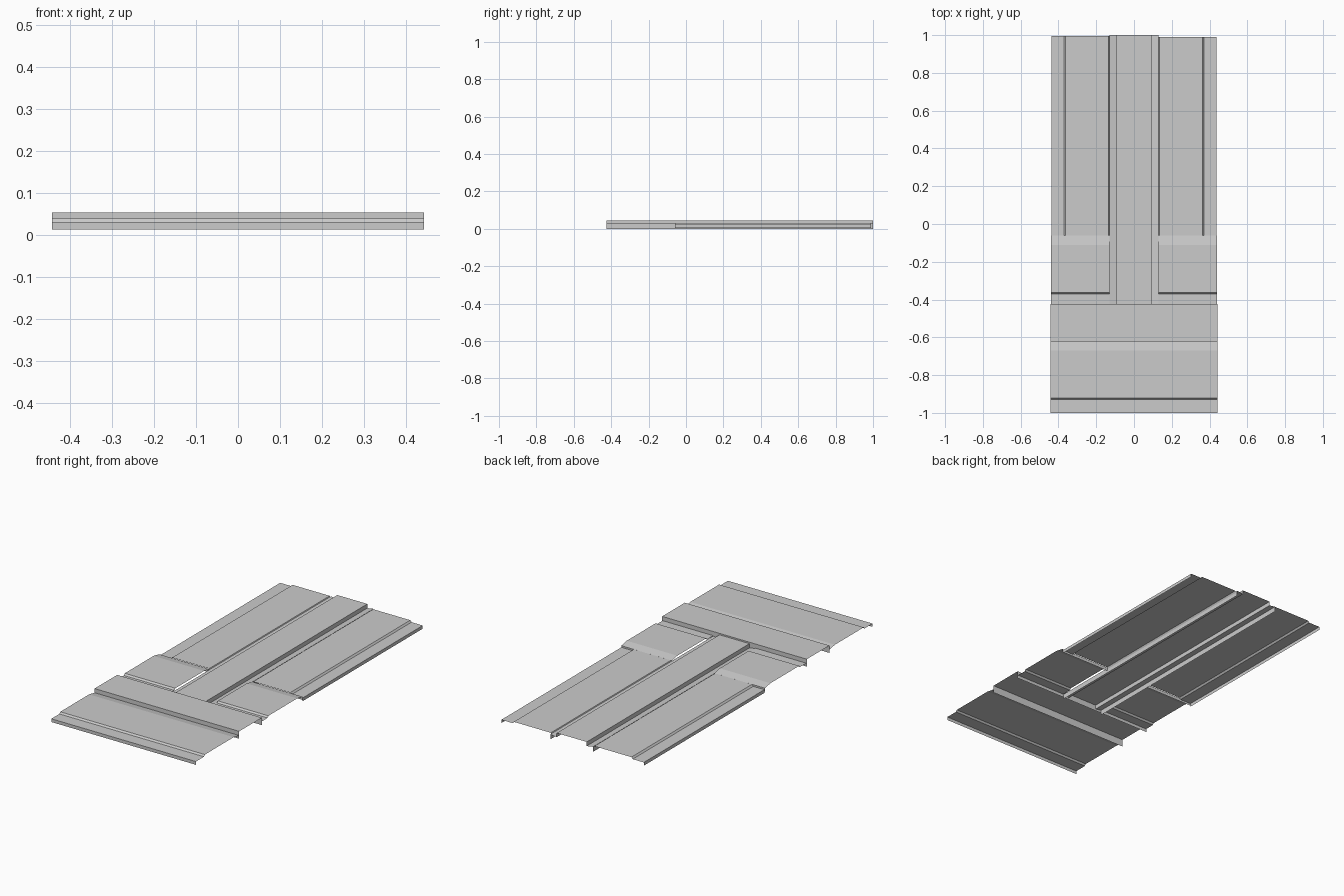
import bpy
import bmesh

if "Cube" in bpy.data.objects:
    bpy.data.objects.remove(bpy.data.objects["Cube"])


def sheet(name, profile, axis, start, end, dz=0.0):
    """Extrude an open (across, z) profile along 'x' or 'y' as a thin folded sheet."""
    bm = bmesh.new()
    rows = []
    for a, z in profile:
        row = []
        for t in (start, end):
            co = (t, a, z + dz) if axis == 'x' else (a, t, z + dz)
            row.append(bm.verts.new(co))
        rows.append(row)
    for p, q in zip(rows, rows[1:]):
        bm.faces.new((p[0], p[1], q[1], q[0]))
    # wind faces so the flat tops look upward
    if sum(f.normal.z * f.calc_area() for f in bm.faces if not f.normal_update()) < 0:
        bmesh.ops.reverse_faces(bm, faces=bm.faces)
    me = bpy.data.meshes.new(name)
    bm.to_mesh(me)
    bm.free()
    ob = bpy.data.objects.new(name, me)
    bpy.context.collection.objects.link(ob)
    return ob


BASE, LOW, PANEL, TOP = 0.012, 0.030, 0.039, 0.053
DROP = -0.008   # the lengthwise boards sit a little lower


def board(edge, step, bevel, end):
    """Outer lip, low border strip, step up, raised field, bevel down."""
    d = 0.008 if step > edge else -0.008
    return [(edge, BASE), (edge, LOW), (step, LOW), (step + d, PANEL),
            (bevel, PANEL), (end, LOW)]


# front cross board with raised rail behind it
front = board(-1.0, -0.93, -0.67, -0.622)
sheet("front_board", front + [(-0.622, BASE)], 'x', -0.443, 0.443)
sheet("front_rail", [(-0.622, BASE), (-0.622, TOP), (-0.424, TOP), (-0.424, BASE)],
      'x', -0.443, 0.443)

# centre stile: raised cap, recessed shoulders, hanging flanges
half = [(0.13, 0.008), (0.13, 0.036), (0.092, LOW), (0.092, TOP)]
sheet("centre_stile", half + [(-a, z) for a, z in reversed(half)], 'y', -0.424, 1.0, DROP)

for side, label, back in ((-1, "left", 0.995), (1, "right", 0.99)):
    # long lengthwise panel
    long_profile = [(side * a, z) for a, z in board(0.438, 0.37, 0.135, 0.13)]
    sheet(label + "_long_panel", long_profile, 'y', -0.06, back, DROP)

    # short cross panel between rail and long panel
    short = board(-0.424, -0.37, -0.11, -0.062) + [(-0.062, BASE)]
    sheet(label + "_short_panel", short, 'x', side * 0.13, side * 0.44)

# rest the lowest flange on the ground
low = min(v.co.z for o in bpy.data.objects for v in o.data.vertices)
for o in bpy.data.objects:
    for v in o.data.vertices:
        v.co.z -= low
